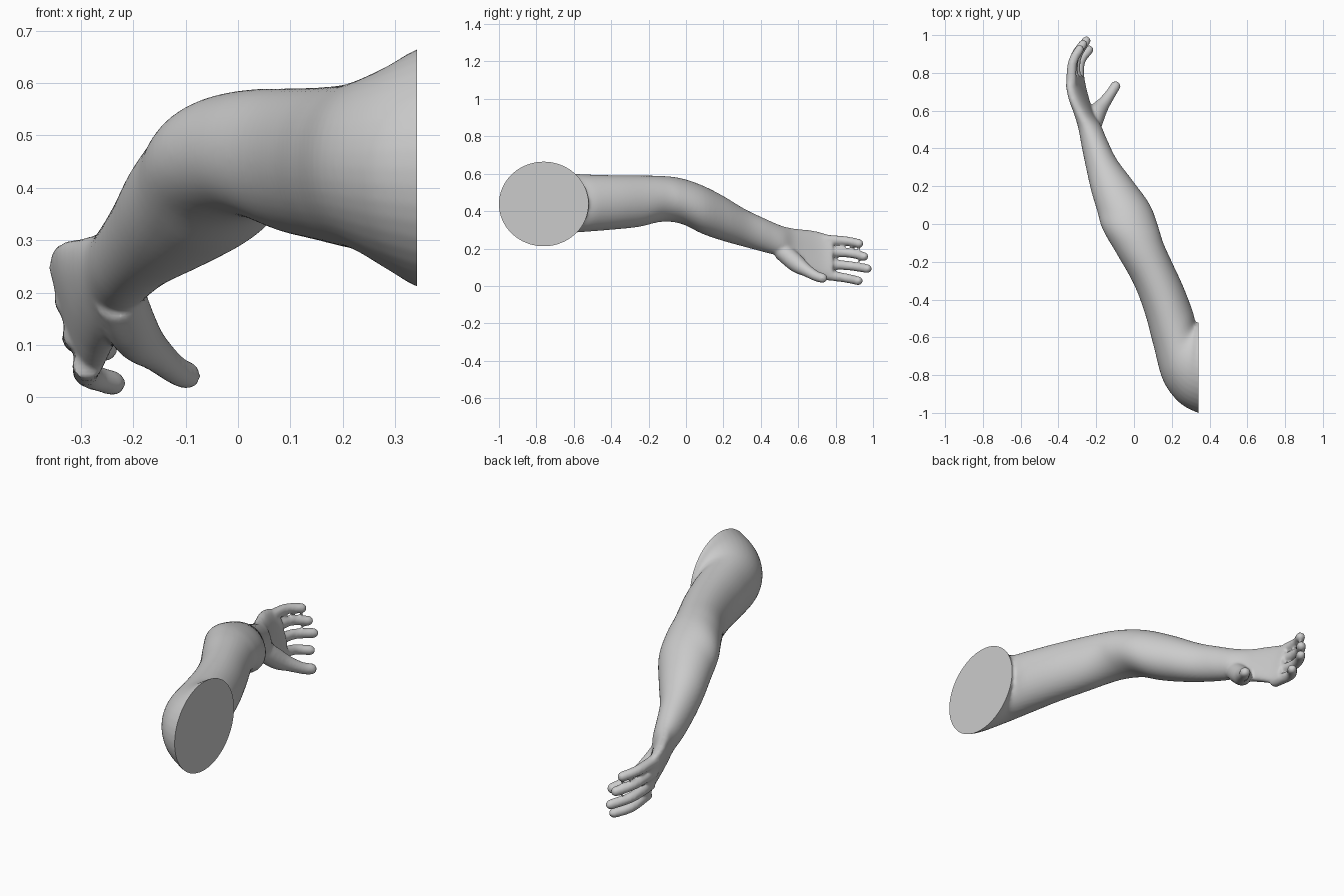
import bpy, bmesh, math
from mathutils import Vector

if "Cube" in bpy.data.objects:
    bpy.data.objects.remove(bpy.data.objects["Cube"])


def spline(rows, steps):
    """Catmull-Rom interpolation through rows of numbers."""
    p = [rows[0]] + list(rows) + [rows[-1]]
    out = []
    for i in range(1, len(p) - 2):
        for s in range(steps):
            t = s / steps
            out.append([0.5 * (2 * b + (c - a) * t + (2 * a - 5 * b + 4 * c - d) * t * t
                               + (3 * b - a - 3 * c + d) * t ** 3)
                        for a, b, c, d in zip(p[i - 1], p[i], p[i + 1], p[i + 2])])
    out.append(list(rows[-1]))
    return out


def loft(bm, rings):
    """Closed tube through rings of points."""
    vs = [[bm.verts.new(q) for q in r] for r in rings]
    n = len(vs[0])
    for a, b in zip(vs, vs[1:]):
        for i in range(n):
            j = (i + 1) % n
            bm.faces.new((a[i], a[j], b[j], b[i]))
    bm.faces.new(vs[0][::-1])
    bm.faces.new(vs[-1])


def limb_ring(row, n=40):
    """Upright oval spanning two plan points and a height range, leaning by shear."""
    lx, ly, rx, ry, lo, hi, shear, power = row
    ring = []
    for i in range(n):
        a = 2 * math.pi * i / n
        c, s = math.cos(a), math.sin(a)
        c = math.copysign(abs(c) ** power, c)
        s = math.copysign(abs(s) ** power, s)
        h = (hi - lo) / 2 * s
        ring.append(((lx + rx) / 2 + (rx - lx) / 2 * c + shear * h,
                     (ly + ry) / 2 + (ry - ly) / 2 * c, (lo + hi) / 2 + h))
    return ring


def digit(bm, rows, n=16):
    """Round tube with a domed tip through (x, y, z, radius) rows."""
    pts = spline(rows, 5)
    pos = [Vector(p[:3]) for p in pts]
    rad = [p[3] for p in pts]
    tan = [(pos[min(i + 1, len(pos) - 1)] - pos[max(i - 1, 0)]).normalized()
           for i in range(len(pos))]
    tip, r, t = pos[-1], rad[-1], tan[-1]
    for deg in (25, 50, 70, 84):
        a = math.radians(deg)
        pos.append(tip + t * r * math.sin(a))
        rad.append(r * math.cos(a))
        tan.append(t)
    rings = []
    for p, r, t in zip(pos, rad, tan):
        u = t.cross(Vector((0, 0, 1))).normalized()
        v = u.cross(t)
        rings.append([p + r * (u * math.cos(k * 2 * math.pi / n) + v * math.sin(k * 2 * math.pi / n))
                      for k in range(n)])
    loft(bm, rings)


bm = bmesh.new()

# Shoulder, upper arm, elbow, forearm and palm: left x,y, right x,y, low z, high z, lean, roundness
limb = [
    (.42, -1.02, .42, -.515, .19, .69, 0, 1),
    (.34, -1.0, .34, -.52, .212, .664, 0, 1),
    (.24, -.945, .335, -.525, .245, .632, 0, 1),
    (.155, -.83, .325, -.52, .278, .607, 0, 1),
    (.105, -.65, .31, -.46, .288, .597, 0, 1),
    (.06, -.48, .26, -.33, .30, .592, 0, 1),
    (.0, -.32, .20, -.20, .315, .59, 0, 1),
    (-.09, -.16, .155, -.10, .343, .588, 0, 1),
    (-.165, -.03, .13, -.02, .332, .575, 0, 1),
    (-.195, .07, .085, .10, .28, .538, 0, 1),
    (-.225, .17, .0, .22, .242, .482, 0, 1),
    (-.25, .28, -.09, .34, .21, .412, 0, 1),
    (-.275, .40, -.14, .44, .18, .36, 0, 1),
    (-.293, .50, -.175, .52, .155, .322, -.1, 1),
    (-.312, .58, -.215, .58, .115, .306, -.2, .9),
    (-.332, .66, -.25, .66, .08, .298, -.28, .8),
    (-.34, .73, -.272, .73, .048, .283, -.28, .75),
    (-.332, .785, -.28, .785, .04, .262, -.25, .75),
]
loft(bm, [limb_ring(r) for r in spline(limb, 5)])

# Four fingers: base, middle knuckle and tip
for base, mid, tip in [
    ((-.332, .72, .247), (-.326, .85, .241), (-.288, .925, .227)),
    ((-.322, .72, .185), (-.318, .87, .176), (-.27, .952, .157)),
    ((-.306, .72, .12), (-.306, .87, .108), (-.253, .97, .092)),
    ((-.288, .72, .063), (-.286, .85, .043), (-.238, .922, .027)),
]:
    digit(bm, [base + (.029,), mid + (.025,), tip + (.024,)])

# Thumb and its fleshy base
digit(bm, [(-.225, .51, .19, .05), (-.195, .59, .12, .048), (-.155, .645, .082, .034),
           (-.12, .695, .053, .028), (-.098, .73, .042, .027)])

bmesh.ops.recalc_face_normals(bm, faces=bm.faces)
mesh = bpy.data.meshes.new("arm")
bm.to_mesh(mesh)
bm.free()
arm = bpy.data.objects.new("arm", mesh)
bpy.context.collection.objects.link(arm)
bpy.context.view_layer.objects.active = arm
arm.select_set(True)

# Fuse everything into one skin and soften the joins
rm = arm.modifiers.new("fuse", 'REMESH')
rm.mode = 'VOXEL'
rm.voxel_size = .008
sm = arm.modifiers.new("soften", 'SMOOTH')
sm.factor = .5
sm.iterations = 6
for name in ("fuse", "soften"):
    bpy.ops.object.modifier_apply(modifier=name)

# Flat cut at the shoulder
bm = bmesh.new()
bm.from_mesh(arm.data)
bmesh.ops.bisect_plane(bm, geom=bm.verts[:] + bm.edges[:] + bm.faces[:],
                       plane_co=(.342, 0, 0), plane_no=(1, 0, 0), clear_outer=True)
bmesh.ops.holes_fill(bm, edges=[e for e in bm.edges if e.is_boundary], sides=0)
bmesh.ops.recalc_face_normals(bm, faces=bm.faces)
bm.to_mesh(arm.data)
bm.free()
bpy.ops.object.shade_smooth_by_angle(angle=math.radians(40))
